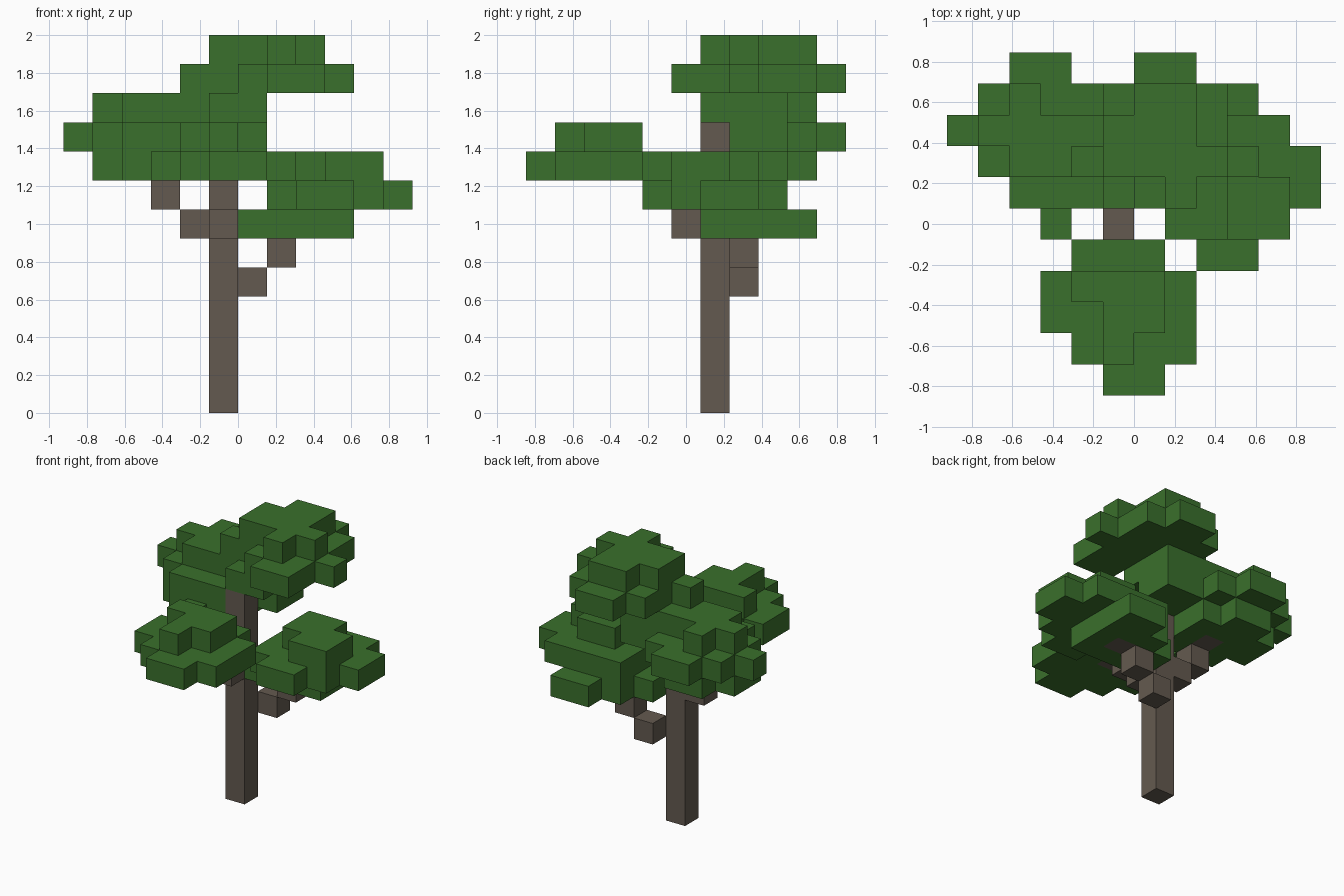
import bpy
import bmesh
from mathutils import Vector

UNIT = 2 / 13            # edge of one block
Y_SHIFT = -5.5           # centres the block grid front to back

if "Cube" in bpy.data.objects:
    bpy.data.objects.remove(bpy.data.objects["Cube"], do_unlink=True)


def make_material(name, rgb):
    mat = bpy.data.materials.new(name)
    mat.use_nodes = True
    colour = (*rgb, 1.0)
    mat.diffuse_color = colour
    bsdf = next(n for n in mat.node_tree.nodes if n.type == "BSDF_PRINCIPLED")
    bsdf.inputs["Base Color"].default_value = colour
    bsdf.inputs["Roughness"].default_value = 1.0
    return mat


bark = make_material("bark brown", (0.127, 0.102, 0.080))
leaf = make_material("leaf green", (0.042, 0.162, 0.025))


def build_blocks(name, cells, mat):
    """One outer skin around a set of grid blocks, with flat areas merged."""
    cells = set(cells)
    bm = bmesh.new()
    for cell in cells:
        centre = Vector(cell) + Vector((0.5, 0.5 + Y_SHIFT, 0.5))
        for axis in range(3):
            for sign in (-1, 1):
                step = [0, 0, 0]
                step[axis] = sign
                if tuple(c + s for c, s in zip(cell, step)) in cells:
                    continue
                normal = Vector(step)
                u = Vector([0.5 if a == (axis + 1) % 3 else 0 for a in range(3)])
                v = normal.cross(u)
                corners = (-u - v, u - v, u + v, v - u)
                bm.faces.new([bm.verts.new((centre + normal / 2 + c) * UNIT)
                              for c in corners])
    bmesh.ops.remove_doubles(bm, verts=bm.verts, dist=UNIT / 100)
    bmesh.ops.dissolve_limit(bm, angle_limit=0.01, verts=bm.verts, edges=bm.edges)
    mesh = bpy.data.meshes.new(name)
    bm.to_mesh(mesh)
    bm.free()
    mesh.materials.append(mat)
    obj = bpy.data.objects.new(name, mesh)
    bpy.context.collection.objects.link(obj)
    return obj


def layer(z, x, y, *rows):
    """Blocks marked # on a level; rows run from back to front, (x, y) is the front left."""
    return [(x + i, y + len(rows) - 1 - r, z)
            for r, row in enumerate(rows)
            for i, mark in enumerate(row) if mark == "#"]


# Trunk and the stepped branches that carry the foliage
build_blocks("trunk", [(-1, 6, z) for z in range(10)], bark)
branches = {
    "left_branch": [(0, 7, 4), (1, 7, 5), (2, 7, 6)],
    "right_branch": [(-2, 6, 6), (-3, 6, 7), (-3, 7, 8)],
    "front_branch": [(-1, 5, 6), (-1, 4, 7), (-1, 3, 8)],
    "top_branch": [(-1, 7, 10), (0, 8, 11)],
}
for name, cells in branches.items():
    build_blocks(name, cells, bark)
taken = {c for cells in branches.values() for c in cells}

# Foliage, one stack of levels per clump
foliage = {
    "top_foliage":
        layer(11, -2, 5,
              "..##..",
              ".####.",
              ".####.",
              "######",
              "..###.",
              "...##.")
        + layer(12, -1, 6,
                ".##.",
                "###.",
                "####",
                "..#."),
    "right_foliage":
        layer(8, -5, 5,
              ".##.",
              "####",
              "####",
              ".###",
              "..#.")
        + layer(9, -6, 6,
                "..##...",
                ".####..",
                "#######",
                ".######",
                "..###..")
        + layer(10, -5, 6,
                ".#....",
                "######",
                ".#####",
                "....##"),
    "front_foliage":
        layer(8, -3, 0,
              ".###.",
              "#####",
              "#####",
              ".####",
              "..##.")
        + layer(9, -2, 1,
                "###",
                ".##",
                ".#."),
    "left_foliage":
        layer(6, 0, 6,
              "..##",
              ".###",
              "####",
              "####")
        + layer(7, 1, 4,
                "####.",
                "#####",
                "#####",
                "####.",
                ".##..")
        + layer(8, 2, 5,
                "##.",
                "###",
                ".##"),
}
for name, cells in foliage.items():
    build_blocks(name, [c for c in cells if c not in taken], leaf)
